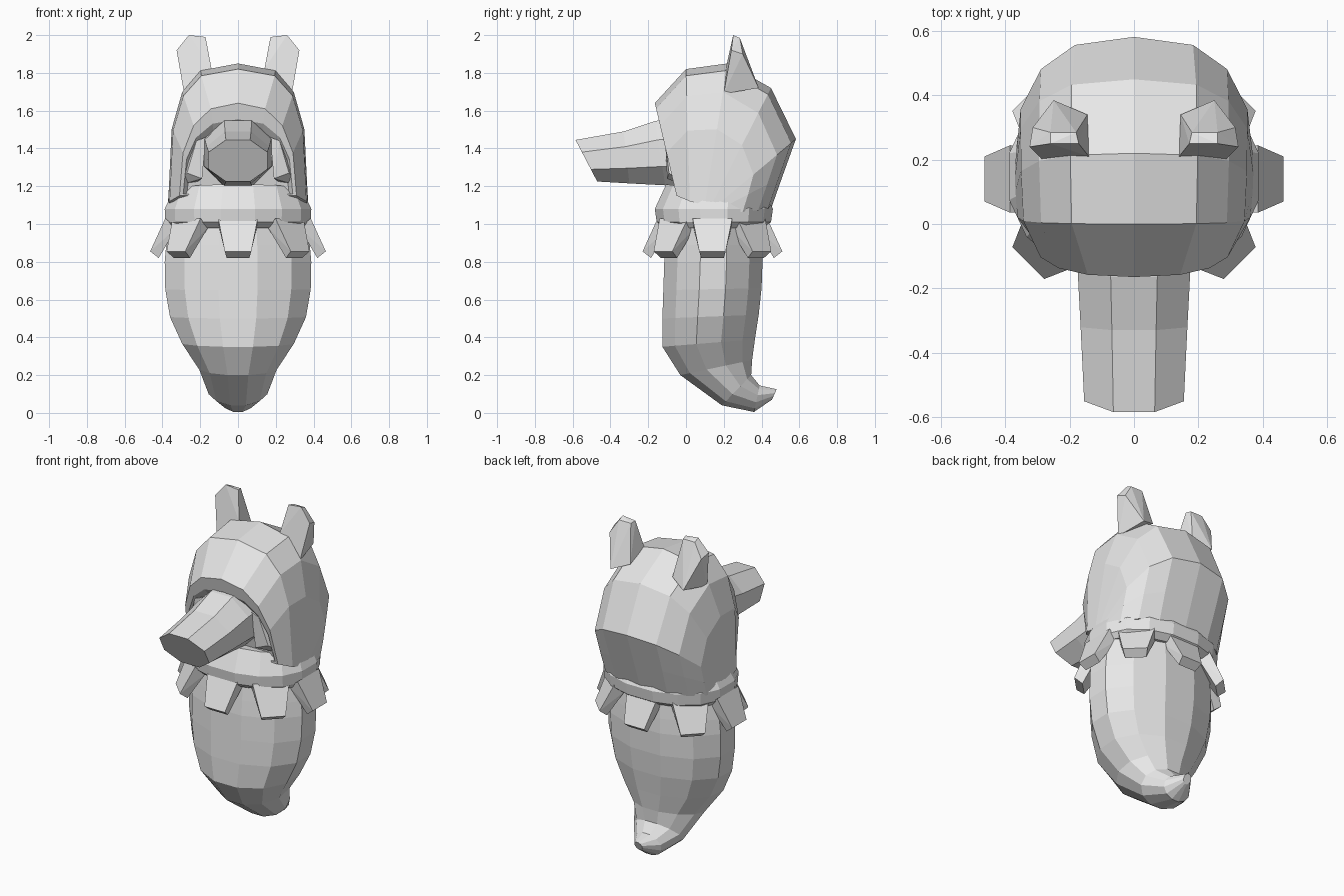
import bpy, bmesh, math
from mathutils import Vector

if "Cube" in bpy.data.objects:
    bpy.data.objects.remove(bpy.data.objects["Cube"])

grey = bpy.data.materials.new("plain_grey")
grey.diffuse_color = (0.8, 0.8, 0.8, 1)
grey.use_nodes = True
grey.node_tree.nodes["Principled BSDF"].inputs["Base Color"].default_value = grey.diffuse_color


def finish(name, bm):
    bmesh.ops.recalc_face_normals(bm, faces=bm.faces[:])
    me = bpy.data.meshes.new(name)
    bm.to_mesh(me)
    bm.free()
    me.materials.append(grey)
    ob = bpy.data.objects.new(name, me)
    bpy.context.collection.objects.link(ob)
    return ob


def spow(v, p):
    return math.copysign(abs(v) ** p, v)


def loft(name, rings, n=12, power=1.0):
    """Closed rings, each given as front (y, z), back (y, z), half width."""
    bm = bmesh.new()
    norm = spow(math.cos(math.pi / n), power)
    loops = []
    for front, back, hw in rings:
        f, b = Vector((0, *front)), Vector((0, *back))
        loop = []
        for i in range(n):
            a = (i + 0.5) * 2 * math.pi / n
            p = (f + b) / 2 + (f - b) / 2 * spow(math.cos(a), power) / norm
            p.x = hw * spow(math.sin(a), power) / norm
            loop.append(bm.verts.new(p))
        loops.append(loop)
    for lo, hi in zip(loops, loops[1:]):
        for i in range(n):
            j = (i + 1) % n
            bm.faces.new((lo[i], lo[j], hi[j], hi[i]))
    bm.faces.new(loops[0])
    bm.faces.new(loops[-1])
    return finish(name, bm)


def arch_shell(name, arches, n=8):
    """Arches over x, each given as apex (y, z), foot (y, z), half width, power."""
    bm = bmesh.new()
    rows = []
    for apex, foot, hw, power in arches:
        a, f = Vector((0, *apex)), Vector((0, *foot))
        row = []
        for i in range(n + 1):
            t = math.pi * (i / n - 0.5)
            p = f.lerp(a, max(math.cos(t), 0) ** power if 0 < i < n else 0)
            p.x = hw * spow(math.sin(t), power)
            row.append(bm.verts.new(p))
        rows.append(row)
    for lo, hi in zip(rows, rows[1:]):
        for i in range(n):
            bm.faces.new((lo[i], lo[i + 1], hi[i + 1], hi[i]))
        bm.faces.new((lo[0], hi[0], hi[n], lo[n]))
    bm.faces.new(rows[0])
    bm.faces.new(rows[-1])
    return finish(name, bm)


def hull(name, points):
    bm = bmesh.new()
    for p in points:
        bm.verts.new(p)
    bmesh.ops.convex_hull(bm, input=bm.verts[:])
    bmesh.ops.dissolve_limit(bm, angle_limit=0.02, verts=bm.verts[:], edges=bm.edges[:])
    return finish(name, bm)


# Tapered body with a curled tail tip
loft("body", [
    ((-0.09, 1.02), (0.39, 1.02), 0.36),
    ((-0.105, 0.89), (0.40, 0.89), 0.38),
    ((-0.115, 0.80), (0.405, 0.80), 0.388),
    ((-0.12, 0.65), (0.40, 0.66), 0.385),
    ((-0.125, 0.50), (0.385, 0.52), 0.36),
    ((-0.125, 0.35), (0.365, 0.39), 0.295),
    ((-0.03, 0.20), (0.35, 0.28), 0.205),
    ((0.19, 0.04), (0.345, 0.20), 0.155),
    ((0.36, 0.005), (0.39, 0.145), 0.09),
    ((0.455, 0.07), (0.48, 0.125), 0.025),
])

# Flared collar
loft("collar", [
    ((-0.105, 1.21), (0.43, 1.14), 0.34),
    ((-0.165, 1.08), (0.46, 1.08), 0.388),
    ((-0.155, 1.01), (0.45, 1.01), 0.385),
    ((-0.12, 0.98), (0.41, 0.98), 0.365),
], n=16, power=0.9)

# Eight tabs hanging from the collar
for k in range(8):
    a = k * math.pi / 4
    ca, sa = math.cos(a), math.sin(a)
    tip = Vector((0.465 * ca, 0.14 + 0.37 * sa, 0))
    out, side = Vector((ca, sa, 0)), Vector((-sa, ca, 0))
    pts = []
    for back, z, w in ((0, 0.855, 0.07), (0.045, 0.82, 0.06),
                       (0.08, 1.03, 0.105), (0.14, 0.98, 0.10)):
        for sgn in (-1, 1):
            pts.append(tip - out * back + side * w * sgn + Vector((0, 0, z)))
    hull("collar_tab", pts)

# Hooded head: recessed face, brow ridge, crown, then the back of the head
arch_shell("head", [
    ((-0.10, 1.50), (-0.03, 1.16), 0.27, 0.75),
    ((-0.145, 1.555), (-0.05, 1.16), 0.29, 0.8),
    ((-0.165, 1.64), (-0.05, 1.15), 0.31, 0.8),
    ((0.0, 1.82), (0.02, 1.12), 0.362, 0.65),
    ((0.22, 1.85), (0.10, 1.10), 0.37, 0.65),
    ((0.45, 1.72), (0.13, 1.09), 0.372, 0.68),
    ((0.582, 1.45), (0.14, 1.08), 0.374, 0.74),
    ((0.51, 1.25), (0.16, 1.07), 0.376, 0.76),
    ((0.45, 1.08), (0.17, 1.05), 0.376, 0.8),
])

# Blunt muzzle
loft("muzzle", [
    ((-0.05, 1.56), (-0.05, 1.20), 0.18),
    ((-0.165, 1.545), (-0.11, 1.205), 0.175),
    ((-0.33, 1.49), (-0.30, 1.215), 0.166),
    ((-0.585, 1.445), (-0.47, 1.225), 0.155),
], n=8)

# Cheek flaps and ears, one per side
for s in (-1, 1):
    hull("cheek_flap", [(s * x, y, z) for x, y, z in (
        (0.17, -0.11, 1.46), (0.22, -0.11, 1.44), (0.27, -0.09, 1.27),
        (0.33, 0.0, 1.20), (0.19, -0.10, 1.24), (0.25, 0.05, 1.42),
        (0.25, 0.05, 1.20))])
    hull("ear", [(s * x, y, z) for x, y, z in (
        (0.14, 0.21, 1.82), (0.285, 0.20, 1.69), (0.145, 0.34, 1.76),
        (0.25, 0.385, 1.72), (0.172, 0.25, 1.99), (0.26, 0.25, 2.0),
        (0.325, 0.24, 1.92), (0.18, 0.285, 1.985), (0.26, 0.285, 1.985),
        (0.315, 0.30, 1.90))])
